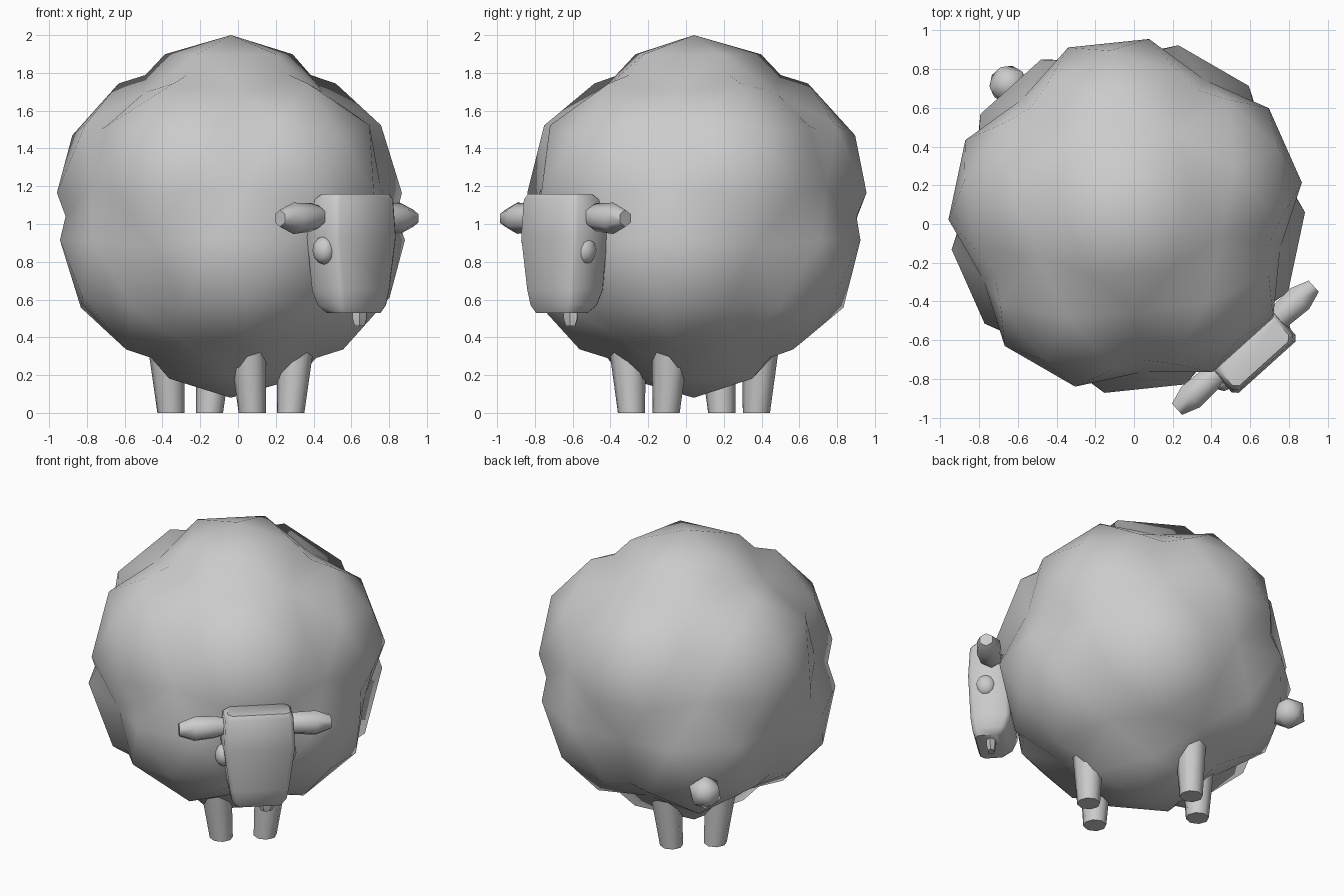
import bpy, bmesh, math
from mathutils import Matrix, Vector

if "Cube" in bpy.data.objects:
    bpy.data.objects.remove(bpy.data.objects["Cube"])

TURN = Matrix.Rotation(math.radians(42), 4, 'Z')   # the animal faces diagonally


def finish(name, bm, angle=40):
    bmesh.ops.recalc_face_normals(bm, faces=bm.faces)
    bm.transform(TURN)
    me = bpy.data.meshes.new(name)
    bm.to_mesh(me)
    bm.free()
    ob = bpy.data.objects.new(name, me)
    bpy.context.collection.objects.link(ob)
    bpy.context.view_layer.objects.active = ob
    ob.select_set(True)
    bpy.ops.object.shade_smooth_by_angle(angle=math.radians(angle))
    ob.select_set(False)
    return ob


def loft(bm, rings):
    loops = [[bm.verts.new(p) for p in ring] for ring in rings]
    n = len(loops[0])
    for a, b in zip(loops, loops[1:]):
        for i in range(n):
            bm.faces.new((a[i], a[(i + 1) % n], b[(i + 1) % n], b[i]))
    bm.faces.new(loops[0])
    bm.faces.new(loops[-1])


def circle(x, y, z, rx, ry, n):
    return [(x + rx * math.cos(k * math.tau / n), y + ry * math.sin(k * math.tau / n), z)
            for k in range(n)]


def ball(name, center, radii, sub, angle=60):
    bm = bmesh.new()
    bmesh.ops.create_icosphere(bm, subdivisions=sub, radius=1)
    bm.transform(Matrix.Translation(center) @ Matrix.Diagonal((*radii, 1)))
    return finish(name, bm, angle)


# woolly body: a puff on each corner of an icosahedron, with a five-sided rim,
# and valleys along the edges and at the face centres between the puffs
CENTER = Vector((0, 0.056, 1.04))
PUFF, OFFSET, VALLEY, PIT = 0.68, 0.28, 0.88, 0.825
seed = bmesh.new()
bmesh.ops.create_icosphere(seed, subdivisions=1, radius=1,
                           matrix=Matrix.Rotation(math.radians(-90), 4, 'Z'))
bm = bmesh.new()
for f in seed.faces:
    corners = [v.co.normalized() for v in f.verts]
    pit = CENTER + sum(corners, Vector()).normalized() * PIT
    for i in range(3):
        d, n1, n2 = corners[i], corners[i - 2], corners[i - 1]
        m1, m2 = (d + n1).normalized(), (d + n2).normalized()
        peak = CENTER + d * (OFFSET + PUFF)
        rim1, rim2 = (CENTER + d * OFFSET + m * PUFF for m in (m1, m2))
        val1, val2 = (CENTER + m * VALLEY for m in (m1, m2))
        for tri in ((peak, rim1, rim2), (rim1, pit, rim2),
                    (rim1, val1, pit), (rim2, pit, val2)):
            bm.faces.new([bm.verts.new(p) for p in tri])
seed.free()
bmesh.ops.remove_doubles(bm, verts=bm.verts, dist=0.001)
finish("wool_body", bm, 60)

# head: block with small chamfers, wide at the brow and narrow at the muzzle
bm = bmesh.new()
rings = []
for z, w, front, back in ((0.53, 0.145, 0.975, 0.82), (0.57, 0.17, 0.99, 0.78),
                          (0.65, 0.185, 1.0, 0.75), (0.93, 0.222, 1.01, 0.75),
                          (1.13, 0.212, 1.0, 0.8), (1.16, 0.195, 0.985, 0.84)):
    c = 0.025
    ring = [(w - c, -back), (w, -back - c), (w, -front + c), (w - c, -front)]
    ring += [(-x, y) for x, y in reversed(ring)]
    rings.append([(x + 0.015, y, z) for x, y in ring])
loft(bm, rings)
finish("head", bm, 50)

# small tuft under the chin, a little to one side
bm = bmesh.new()
loft(bm, [circle(0.07, -0.885, z, r, r * 0.6, 6)
          for z, r in ((0.46, 0.035), (0.5, 0.052), (0.57, 0.052))])
finish("chin_tuft", bm)

for side, s in (("left", -1), ("right", 1)):
    # eyes
    ball(side + "_eye", (s * 0.2, -0.9, 0.86), (0.055, 0.065, 0.075), 2)

    # ears
    bm = bmesh.new()
    loft(bm, [[(s * x, -0.86 + r * math.cos(t), z + r * math.sin(t))
               for t in [k * math.tau / 6 + math.pi / 6 for k in range(6)]]
              for x, r, z in ((0.17, 0.05, 1.04), (0.25, 0.075, 1.035),
                              (0.38, 0.083, 1.03), (0.475, 0.045, 1.03))])
    finish(side + "_ear", bm, 65)

    # legs, splayed a little towards the top
    for pos, y in (("front", -0.265), ("back", 0.378)):
        bm = bmesh.new()
        loft(bm, [circle(s * x, y, z, r, r, 8)
                  for x, z, r in ((0.137, 0, 0.072), (0.18, 0.45, 0.105))])
        finish(f"{pos}_{side}_leg", bm, 50)

# tail
ball("tail", (0, 0.97, 0.625), (0.11, 0.11, 0.11), 1)
